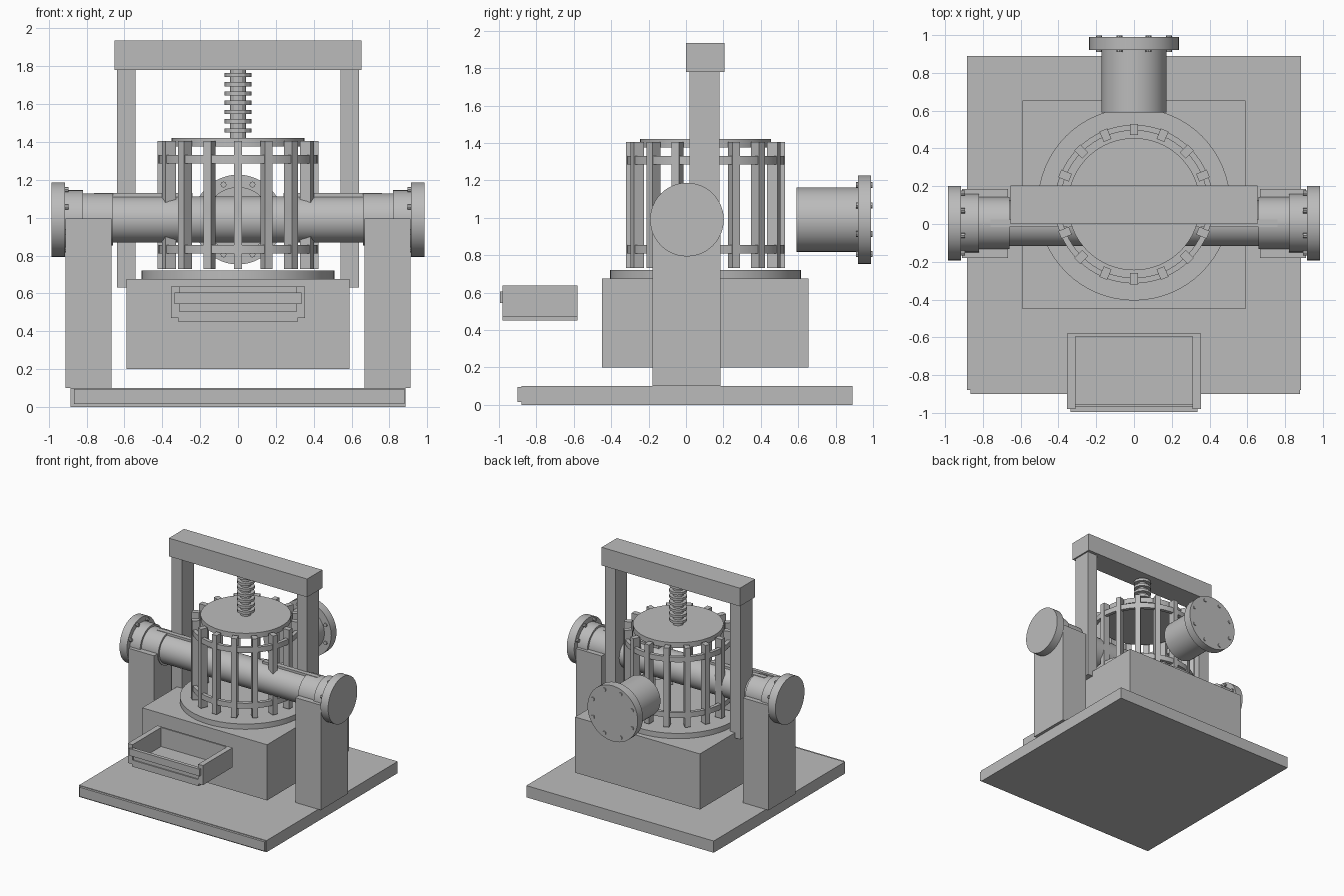
import bpy, math
from mathutils import Vector

old = bpy.data.objects.get("Cube")
if old:
    bpy.data.objects.remove(old, do_unlink=True)

gray = bpy.data.materials.new("plain gray")
gray.use_nodes = True
color = (0.5, 0.5, 0.5, 1)
gray.diffuse_color = color
gray.node_tree.nodes["Principled BSDF"].inputs["Base Color"].default_value = color


def finish(name, smooth=False):
    ob = bpy.context.object
    ob.name = name
    ob.data.materials.append(gray)
    if smooth:
        bpy.ops.object.shade_smooth_by_angle(angle=math.radians(35))
    return ob


def box(name, x, y, z, turn=0):
    """Box given by its (min, max) span on each axis."""
    spans = (x, y, z)
    bpy.ops.mesh.primitive_cube_add(size=1, location=[sum(s) / 2 for s in spans])
    ob = finish(name)
    ob.scale = [s[1] - s[0] for s in spans]
    ob.rotation_euler.z = turn
    return ob


def rod(name, start, end, radius, sides=48):
    """Closed cylinder running from start to end."""
    a, b = Vector(start), Vector(end)
    bpy.ops.mesh.primitive_cylinder_add(vertices=sides, radius=radius,
                                        depth=(b - a).length, location=(a + b) / 2)
    ob = finish(name, sides > 12)
    ob.rotation_euler = (b - a).to_track_quat('Z', 'Y').to_euler()
    return ob


def ring(name, center_y, z, inner, outer, sides=64):
    """Flat band with a square section, made from a spun profile."""
    verts, faces = [], []
    profile = [(inner, z[0]), (outer, z[0]), (outer, z[1]), (inner, z[1])]
    for i in range(sides):
        a = math.tau * i / sides
        verts += [(r * math.cos(a), r * math.sin(a), h) for r, h in profile]
        for k in range(4):
            j, n = (i + 1) % sides, (k + 1) % 4
            faces.append((i * 4 + k, j * 4 + k, j * 4 + n, i * 4 + n))
    me = bpy.data.meshes.new(name)
    me.from_pydata(verts, [], faces)
    ob = bpy.data.objects.new(name, me)
    ob.location.y = center_y
    bpy.context.collection.objects.link(ob)
    bpy.ops.object.select_all(action='DESELECT')
    bpy.context.view_layer.objects.active = ob
    ob.select_set(True)
    return finish(name, True)


AXIS_Y, PIPE_Y, PIPE_Z = 0.105, 0.005, 0.99

# Base and main block
box("base_plate", (-0.885, 0.885), (-0.88, 0.89), (0.0, 0.1))
box("base_front_strip", (-0.865, 0.88), (-0.9, -0.88), (0.015, 0.095))
box("main_block", (-0.59, 0.59), (-0.45, 0.655), (0.2, 0.675))
rod("basket_floor", (0, AXIS_Y, 0.675), (0, AXIS_Y, 0.72), 0.51, 64)

# Basket: bands and upright slats
ring("lower_band", AXIS_Y, (0.81, 0.855), 0.39, 0.42)
ring("upper_band", AXIS_Y, (1.285, 1.33), 0.39, 0.42)
SLATS = 16
for i in range(SLATS):
    a = math.tau * i / SLATS
    cx, cy = 0.395 * math.sin(a), AXIS_Y + 0.395 * math.cos(a)
    box("basket_slat", (cx - 0.022, cx + 0.022), (cy - 0.03, cy + 0.03),
        (0.73, 1.405), -a)

# Press plate and screw
rod("press_plate", (0, AXIS_Y, 1.375), (0, AXIS_Y, 1.42), 0.35, 64)
rod("screw_shaft", (0, AXIS_Y, 1.42), (0, AXIS_Y, 1.78), 0.042, 12)
for i in range(7):
    z = 1.46 + i * 0.049
    rod("screw_thread", (0, AXIS_Y, z - 0.011), (0, AXIS_Y, z + 0.011), 0.07, 12)

# Overhead frame
box("cross_beam", (-0.653, 0.653), (0, 0.205), (1.78, 1.935))

# Cross pipe with its supports, mirrored left and right
rod("cross_pipe", (-0.7, PIPE_Y, PIPE_Z), (0.7, PIPE_Y, PIPE_Z), 0.122)
for s, side in ((1, "left"), (-1, "right")):
    def span(a, b):
        return tuple(sorted((s * a, s * b)))

    def pipe(name, a, b, r):
        rod(f"{side}_{name}", (s * a, PIPE_Y, PIPE_Z), (s * b, PIPE_Y, PIPE_Z), r)

    box(side + "_frame_upright", span(0.542, 0.64), (0.02, 0.18), (0.63, 1.78))
    box(side + "_support_post", span(0.667, 0.91), (-0.18, 0.185), (0.1, 0.995))
    box(side + "_pipe_rail", span(0.24, 0.76), (-0.015, 0.025), (1.09, 1.13))
    pipe("pipe_sleeve", 0.66, 0.83, 0.138)
    pipe("pipe_collar", 0.82, 0.92, 0.155)
    pipe("pipe_flange", 0.915, 0.985, 0.197)
    for k in range(8):
        a = math.tau * (k + 0.5) / 8
        y, z = PIPE_Y + 0.172 * math.cos(a), PIPE_Z + 0.172 * math.sin(a)
        rod(side + "_flange_bolt", (s * 0.895, y, z), (s * 0.93, y, z), 0.014, 8)

# Rear pipe and bolted flange
rod("rear_pipe", (0, 0.59, PIPE_Z), (0, 0.93, PIPE_Z), 0.172)
rod("rear_flange", (0, 0.92, PIPE_Z), (0, 0.99, PIPE_Z), 0.237)
for k in range(8):
    a = math.tau * (k + 0.5) / 8
    x, z = 0.2 * math.cos(a), PIPE_Z + 0.2 * math.sin(a)
    rod("rear_flange_bolt", (x, 0.91, z), (x, 0.998, z), 0.016, 8)

# Drawer at the front
for s, side in ((1, "left"), (-1, "right")):
    x = sorted((s * 0.31, s * 0.355))
    box(side + "_drawer_wall", x, (-0.98, -0.58), (0.47, 0.637))
box("drawer_floor", (-0.315, 0.315), (-0.98, -0.58), (0.45, 0.475))
box("drawer_back", (-0.315, 0.315), (-0.595, -0.58), (0.45, 0.637))
box("drawer_front_lower", (-0.313, 0.313), (-0.98, -0.96), (0.45, 0.505))
box("drawer_front_middle", (-0.313, 0.313), (-0.97, -0.955), (0.505, 0.545))
box("drawer_front_handle", (-0.335, 0.335), (-0.995, -0.965), (0.545, 0.605))
